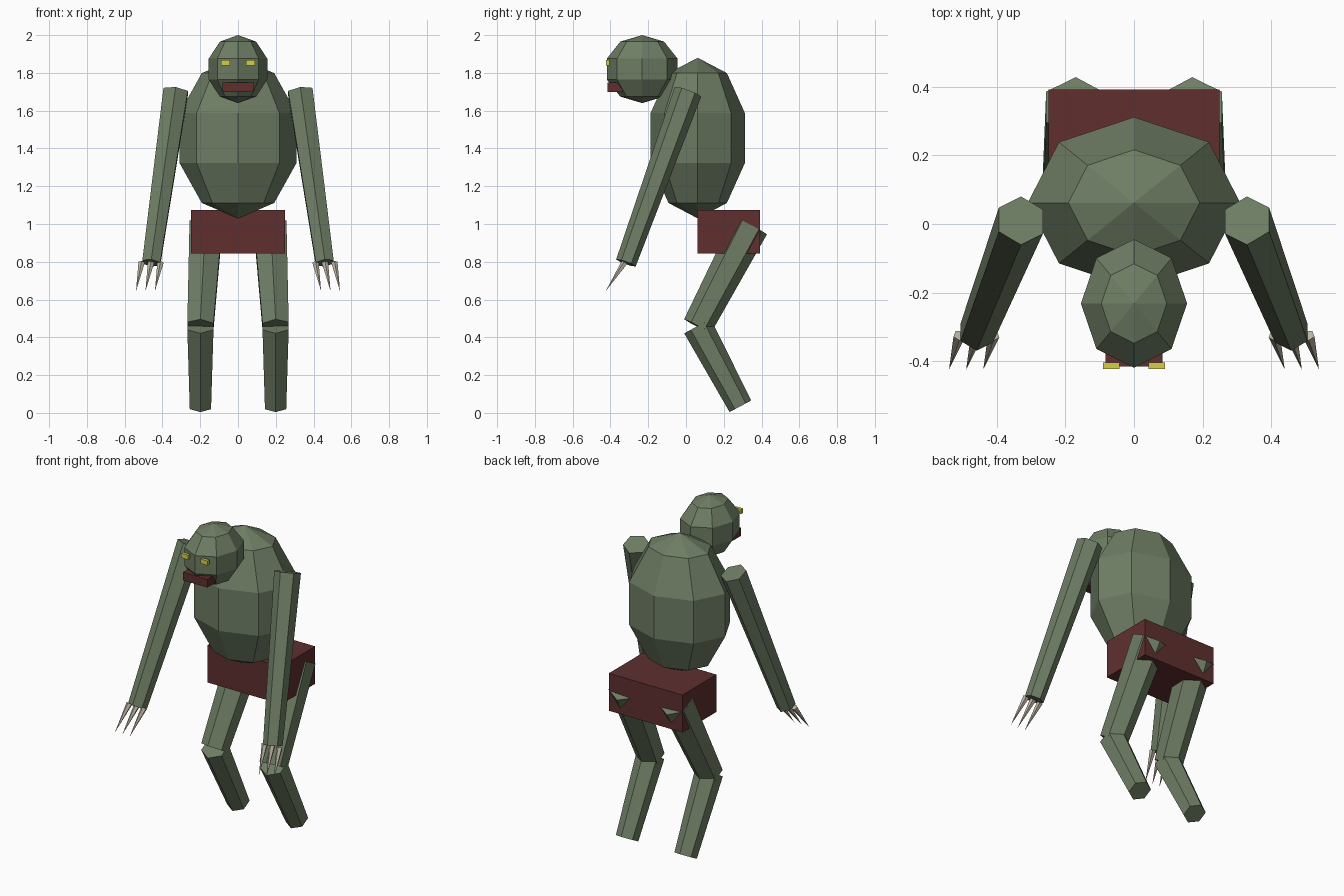
import bpy, bmesh, math
from mathutils import Vector

if "Cube" in bpy.data.objects:
    bpy.data.objects.remove(bpy.data.objects["Cube"])


def material(name, rgb):
    m = bpy.data.materials.new(name)
    m.diffuse_color = (*rgb, 1)
    m.use_nodes = True
    m.node_tree.nodes["Principled BSDF"].inputs["Base Color"].default_value = m.diffuse_color
    return m


SKIN = material("moss_green", (0.156, 0.205, 0.127))
CLOTH = material("dark_red", (0.115, 0.028, 0.028))
EYE = material("yellow", (0.66, 0.62, 0.07))
CLAW = material("bone", (0.50, 0.45, 0.36))


def finish(bm, name, mat):
    bmesh.ops.recalc_face_normals(bm, faces=bm.faces)
    me = bpy.data.meshes.new(name)
    bm.to_mesh(me)
    bm.free()
    me.materials.append(mat)
    ob = bpy.data.objects.new(name, me)
    bpy.context.collection.objects.link(ob)
    return ob


def ball(name, center, radii, mat):
    """Faceted ellipsoid with eight sides and five bands."""
    bm = bmesh.new()
    bmesh.ops.create_uvsphere(bm, u_segments=8, v_segments=5, radius=1)
    for v in bm.verts:
        v.co = Vector(center) + Vector(a * b for a, b in zip(v.co, radii))
    return finish(bm, name, mat)


def box(name, low, high, mat):
    bm = bmesh.new()
    bmesh.ops.create_cube(bm, size=1)
    low, high = Vector(low), Vector(high)
    for v in bm.verts:
        v.co = Vector(l + (c + 0.5) * (h - l) for l, h, c in zip(low, high, v.co))
    return finish(bm, name, mat)


def limb(name, a, b, ra, rb, mat, sides=6):
    """Tapered prism from a to b with a corner facing front and back."""
    a, b = Vector(a), Vector(b)
    axis = (b - a).normalized()
    u = Vector((1, 0, 0))
    u = (u - axis * u.dot(axis)).normalized()
    w = axis.cross(u)
    bm = bmesh.new()

    def ring(c, r):
        angles = [2 * math.pi * i / sides for i in range(sides)]
        return [bm.verts.new(c + (u * math.sin(t) + w * math.cos(t)) * r) for t in angles]

    low = ring(a, ra)
    bm.faces.new(low)
    if rb > 0:
        high = ring(b, rb)
        bm.faces.new(high)
        for i in range(sides):
            j = (i + 1) % sides
            bm.faces.new((low[i], low[j], high[j], high[i]))
    else:
        tip = bm.verts.new(b)
        for i in range(sides):
            bm.faces.new((low[i], low[(i + 1) % sides], tip))
    return finish(bm, name, mat)


# Body and head
ball("torso", (0, 0.062, 1.455), (0.326, 0.263, 0.425), SKIN)
ball("head", (0, -0.232, 1.82), (0.163, 0.197, 0.18), SKIN)
box("mouth", (-0.083, -0.416, 1.70), (0.083, -0.336, 1.75), CLOTH)
box("loincloth", (-0.25, 0.062, 0.845), (0.25, 0.392, 1.075), CLOTH)

for side, s in (("left", 1), ("right", -1)):
    # Eye
    x0, x1 = sorted((s * 0.043, s * 0.09))
    box(side + "_eye", (x0, -0.424, 1.84), (x1, -0.405, 1.868), EYE)
    # Arm and claws
    limb(side + "_arm", (s * 0.33, 0.01, 1.70), (s * 0.459, -0.318, 0.794), 0.075, 0.055, SKIN)
    for i in range(3):
        x = 0.41 + 0.05 * i
        limb(f"{side}_claw_{i + 1}", (s * x, -0.325, 0.795),
             (s * (x + 0.03), -0.425, 0.645), 0.018, 0, CLAW, 5)
    # Leg
    knee = (s * 0.199, 0.061, 0.459)
    limb(side + "_thigh", (s * 0.17, 0.34, 0.992), knee, 0.10, 0.08, SKIN)
    limb(side + "_shin", knee, (s * 0.199, 0.288, 0.035), 0.08, 0.065, SKIN)
